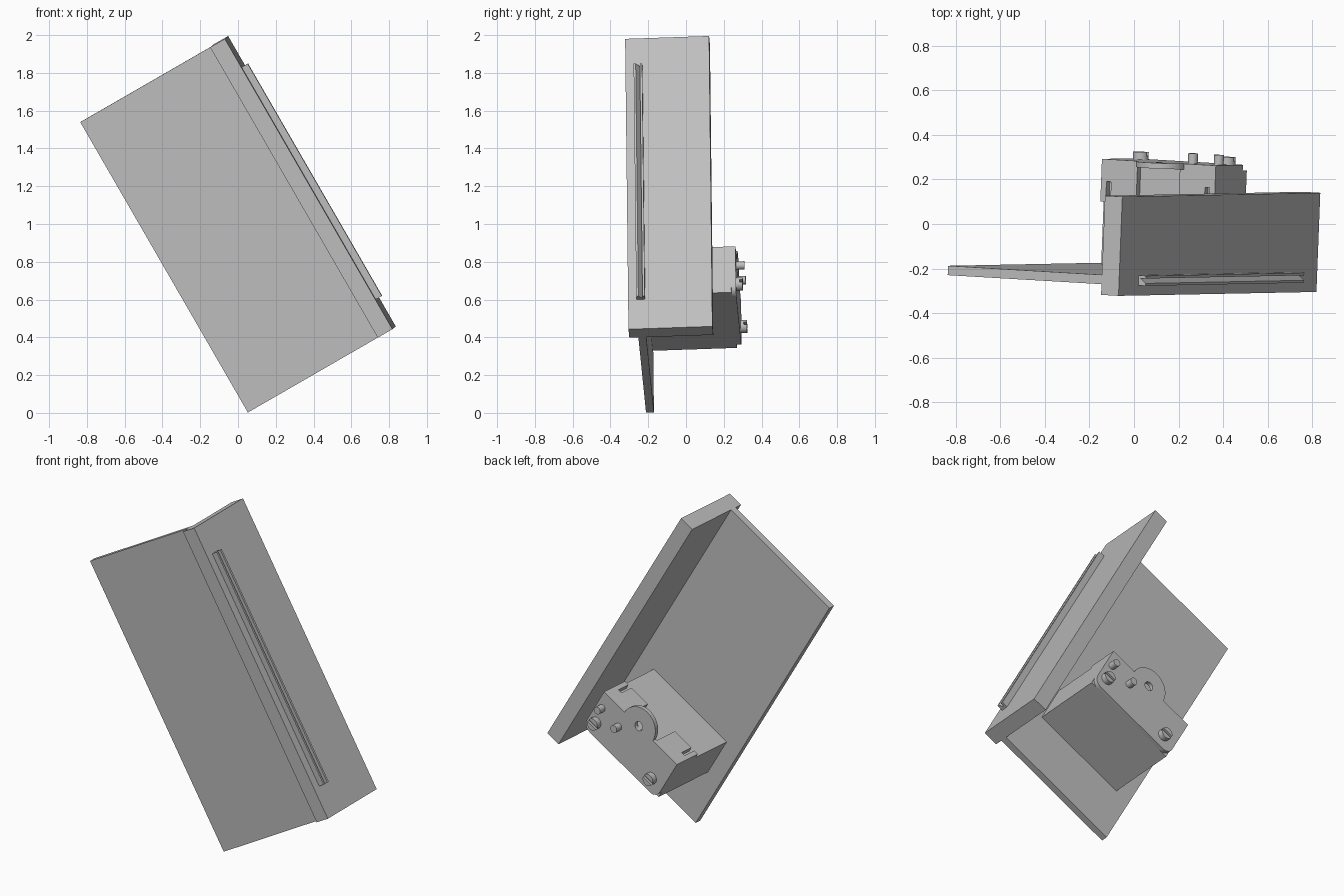
import bpy, bmesh
from math import sin, cos, pi, radians
from mathutils import Matrix, Vector

if "Cube" in bpy.data.objects:
    bpy.data.objects.remove(bpy.data.objects["Cube"])

grey = bpy.data.materials.new("plain_grey")
grey.use_nodes = True
grey.diffuse_color = (0.52, 0.52, 0.52, 1)
grey.node_tree.nodes["Principled BSDF"].inputs["Base Color"].default_value = (0.52, 0.52, 0.52, 1)

# Tilted frame: a = across the board, b = towards the back, c = along the board
v = Vector((0.039, 1, 0.034)).normalized()
u = Vector((-0.5, -0.01, 0.866))
u = (u - v * u.dot(v)).normalized()
w = v.cross(u)
FRAME = Matrix((w, v, u)).transposed().to_4x4()
FRAME.translation = (0.74, -0.30, 0.398)


def arc(x, y, r, start, end, n=8):
    steps = [radians(start + (end - start) * i / n) for i in range(n + 1)]
    return [(x + r * cos(t), y + r * sin(t)) for t in steps]


def circle(x, y, r, n=32):
    return arc(x, y, r, 0, 360, n)[:-1]


def rect(x0, x1, y0, y1):
    return [(x0, y0), (x1, y0), (x1, y1), (x0, y1)]


def extrude(name, loops, lo, hi, along):
    """Extrude flat outlines: (a, b) outlines along c, or (a, c) outlines along b."""
    curve = bpy.data.curves.new(name, "CURVE")
    curve.dimensions = "2D"
    curve.fill_mode = "BOTH"
    curve.extrude = (hi - lo) / 2
    for loop in loops:
        spline = curve.splines.new("POLY")
        spline.points.add(len(loop) - 1)
        for point, (x, y) in zip(spline.points, loop):
            point.co = (x, y, 0, 1)
        spline.use_cyclic_u = True
    temp = bpy.data.objects.new(name, curve)
    bpy.context.collection.objects.link(temp)
    graph = bpy.context.evaluated_depsgraph_get()
    mesh = bpy.data.meshes.new_from_object(temp.evaluated_get(graph))
    bpy.data.objects.remove(temp)
    mid = (lo + hi) / 2
    if along == "c":
        place = Matrix.Translation((0, 0, mid))
    else:
        place = Matrix.Translation((0, mid, 0)) @ Matrix.Rotation(pi / 2, 4, "X")
    mesh.transform(FRAME @ place)
    bm = bmesh.new()
    bm.from_mesh(mesh)
    bmesh.ops.remove_doubles(bm, verts=bm.verts, dist=0.0001)
    bmesh.ops.recalc_face_normals(bm, faces=bm.faces)
    for face in bm.faces:
        face.smooth = True
    bm.to_mesh(mesh)
    bm.free()
    mesh.set_sharp_from_angle(angle=radians(30))
    mesh.materials.clear()
    mesh.materials.append(grey)
    obj = bpy.data.objects.new(name, mesh)
    bpy.context.collection.objects.link(obj)
    return obj


# Board and the wider flange along its edge
LENGTH = 1.775
extrude("board", [rect(-0.797, 0, 0.048, 0.09)], 0, LENGTH, "c")
extrude("flange", [rect(0, 0.09, 0, 0.445)], 0, LENGTH, "c")

# Grooved rail on the outer face of the flange
rail = [(0.09, 0.045), (0.127, 0.045), (0.127, 0.056), (0.098, 0.078),
        (0.127, 0.078), (0.127, 0.09), (0.09, 0.09)]
extrude("rail", [rail], 0.18, 1.6, "c")

# Gearbox housing behind the board
A0, A1, C0, C1 = -0.70, -0.11, 0.32, 0.60
BACK = 0.563
extrude("housing", [rect(A0, A1, C0, C1 - 0.03)], 0.088, BACK - 0.025, "b")

# Cover plate with rounded corners, a round lobe and a shaft hole
R = 0.05
lobe = A0 + 0.31
outline = (arc(A0 + R, C0 + R, R, 180, 270) + arc(A1 - R, C0 + R, R, 270, 360)
           + [(A1, C1)] + arc(lobe, C1, 0.115, 0, 180, 24) + [(A0, C1)])
extrude("cover_plate", [outline, circle(lobe, C1, 0.027)], BACK - 0.025, BACK, "b")

# Folded tabs of the cover, each with a slot open at its end
for name, x0, x1, slot in (("right_tab", A0, A0 + 0.185, A0 + 0.04),
                           ("left_tab", A1 - 0.185, A1, A1 - 0.04)):
    end, deep, half = BACK - 0.19, BACK - 0.1, 0.012
    shape = [(x0, end), (slot - half, end), (slot - half, deep), (slot + half, deep),
             (slot + half, end), (x1, end), (x1, BACK - 0.02), (x0, BACK - 0.02)]
    extrude(name, [shape], C1 - 0.03, C1, "c")

# Slotted screws
for name, x, y in (("right_screw", A0 + 0.085, C0 + 0.08), ("left_screw", A0 + 0.535, C0 + 0.08)):
    extrude(name, [circle(x, y, 0.035)], BACK - 0.01, BACK + 0.018, "b")
    for side, turn in (("upper", 0), ("lower", 180)):
        half = arc(x, y, 0.035, turn + 12, turn + 168, 16)
        extrude(name + "_" + side + "_head", [half], BACK + 0.018, BACK + 0.034, "b")

# Plain pins
for name, x, y in (("outer_pin", A0 + 0.55, C0 + 0.185), ("inner_pin", A0 + 0.41, C0 + 0.175)):
    extrude(name, [circle(x, y, 0.022)], BACK - 0.01, BACK + 0.045, "b")
